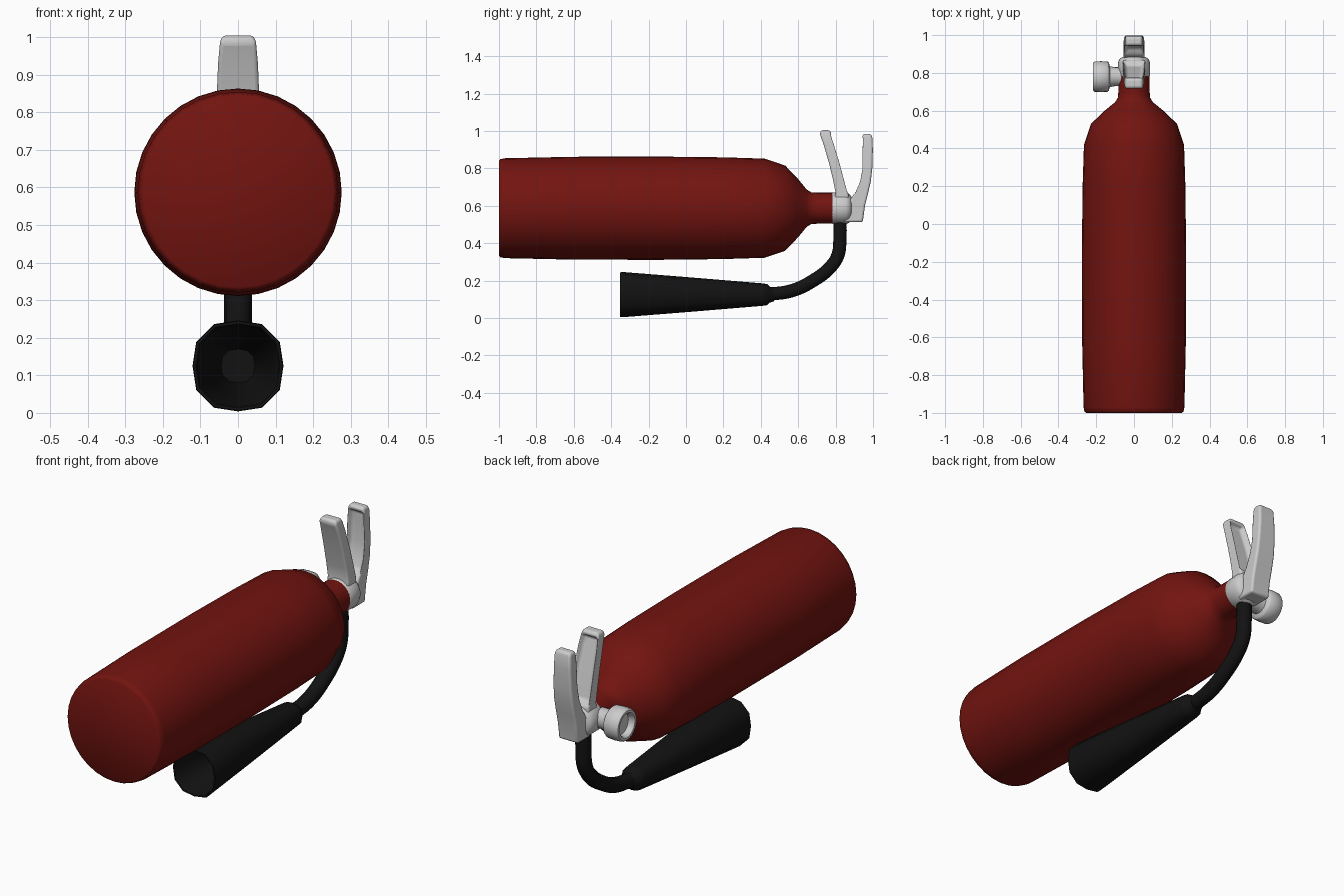
import bpy, bmesh
from math import sin, cos, pi, radians
from mathutils import Vector

if "Cube" in bpy.data.objects:
    bpy.data.objects.remove(bpy.data.objects["Cube"])


def material(name, rgb):
    m = bpy.data.materials.new(name)
    m.diffuse_color = (*rgb, 1)
    m.use_nodes = True
    m.node_tree.nodes["Principled BSDF"].inputs["Base Color"].default_value = m.diffuse_color
    return m


RED = material("red_paint", (0.17, 0.007, 0.005))
BLACK = material("black_rubber", (0.006, 0.006, 0.006))
AXIS_Z = 0.587


def finish(name, bm, mat=None, angle=40, bevel=0):
    bmesh.ops.remove_doubles(bm, verts=bm.verts, dist=1e-5)
    bmesh.ops.recalc_face_normals(bm, faces=bm.faces)
    me = bpy.data.meshes.new(name)
    bm.to_mesh(me)
    bm.free()
    ob = bpy.data.objects.new(name, me)
    bpy.context.collection.objects.link(ob)
    if mat:
        me.materials.append(mat)
    bpy.ops.object.select_all(action='DESELECT')
    ob.select_set(True)
    bpy.context.view_layer.objects.active = ob
    bpy.ops.object.shade_smooth_by_angle(angle=radians(angle))
    if bevel:
        b = ob.modifiers.new("rounding", 'BEVEL')
        b.width, b.segments, b.limit_method = bevel, 3, 'ANGLE'
        b.angle_limit = radians(35)
    return ob


def lathe(name, profile, place, segs, mat=None, square=0, angle=40):
    """Sweep (distance, radius) pairs; place(t, u, v) puts a point in the world."""
    bm = bmesh.new()
    rings = []
    for t, r in profile:
        ring = []
        for i in range(segs):
            a = 2 * pi * i / segs
            k = r * (1 + square * abs(sin(2 * a)))
            ring.append(bm.verts.new(place(t, k * cos(a), k * sin(a))))
        rings.append(ring)
    for a, b in zip(rings, rings[1:]):
        for i in range(segs):
            j = (i + 1) % segs
            bm.faces.new((a[i], a[j], b[j], b[i]))
    return finish(name, bm, mat, angle)


def lever(name, sections, first, inner_side):
    """Loft (front y, back y, z, half width) boxes, then sink a channel in one side."""
    bm = bmesh.new()
    rings = [[bm.verts.new(p) for p in ((-w, y0, z), (w, y0, z), (w, y1, z), (-w, y1, z))]
             for y0, y1, z, w in sections]
    channel = []
    for n, (a, b) in enumerate(zip(rings, rings[1:])):
        for i in range(4):
            j = (i + 1) % 4
            f = bm.faces.new((a[i], a[j], b[j], b[i]))
            if i == (0 if inner_side < 0 else 2) and first <= n < len(sections) - 2:
                channel.append(f)
    bm.faces.new(rings[0][::-1])
    bm.faces.new(rings[-1])
    bmesh.ops.recalc_face_normals(bm, faces=bm.faces)
    bmesh.ops.inset_region(bm, faces=channel, thickness=0.017, use_even_offset=True)
    for v in {v for f in channel for v in f.verts}:
        v.co.y -= inner_side * 0.03
    return finish(name, bm, None, 40, 0.011)


def along_y(z):
    return lambda t, u, v: (u, t, z + v)


# Tank with shoulder and neck
lathe("tank", [(-1, 0), (-1, 0.253), (-0.993, 0.262), (-0.97, 0.267), (-0.6, 0.275),
               (-0.15, 0.276), (0.2, 0.272), (0.42, 0.265), (0.53, 0.228), (0.60, 0.155),
               (0.645, 0.1), (0.67, 0.085), (0.7, 0.083), (0.79, 0.083), (0.79, 0)],
      along_y(AXIS_Z), 32, RED)

# Valve collar
lathe("valve_collar", [(0.778, 0), (0.778, 0.08), (0.785, 0.085), (0.855, 0.085),
                       (0.872, 0.078), (0.885, 0.06), (0.885, 0)], along_y(AXIS_Z), 24)

# Carry handle and squeeze lever, channels facing each other
lever("carry_handle", [(0.785, 0.87, 0.60, 0.06), (0.80, 0.869, 0.67, 0.06),
                       (0.786, 0.85, 0.74, 0.059), (0.764, 0.826, 0.83, 0.057),
                       (0.735, 0.795, 0.93, 0.053), (0.715, 0.778, 0.985, 0.048),
                       (0.722, 0.768, 1.004, 0.042)], 1, 1)
lever("squeeze_lever", [(0.84, 0.945, 0.512, 0.055), (0.86, 0.957, 0.60, 0.055),
                        (0.895, 0.972, 0.66, 0.055), (0.925, 0.988, 0.73, 0.054),
                        (0.938, 0.996, 0.80, 0.052), (0.938, 0.999, 0.90, 0.048),
                        (0.94, 0.996, 0.965, 0.045), (0.948, 0.988, 0.985, 0.04)], 2, -1)

# Pressure gauge on the left side
lathe("pressure_gauge", [(0.03, 0.05), (0.1, 0.05), (0.128, 0.055), (0.133, 0.074),
                         (0.14, 0.08), (0.175, 0.082), (0.208, 0.08), (0.216, 0.074),
                         (0.216, 0.062), (0.21, 0.056), (0.185, 0.053), (0.183, 0)],
      lambda t, u, v: (-t, 0.78 + u, AXIS_Z + v), 24)

# Hose
cu = bpy.data.curves.new("hose", 'CURVE')
cu.dimensions = '3D'
cu.bevel_depth, cu.bevel_resolution, cu.resolution_u = 0.037, 3, 5
cu.use_fill_caps = True
path = [(0.823, 0.54), (0.823, 0.42), (0.812, 0.335), (0.77, 0.27),
        (0.68, 0.2), (0.57, 0.147), (0.43, 0.125)]
sp = cu.splines.new('BEZIER')
sp.bezier_points.add(len(path) - 1)
for p, (y, z) in zip(sp.bezier_points, path):
    p.co = Vector((0, y, z))
    p.handle_left_type = p.handle_right_type = 'AUTO'
cu.materials.append(BLACK)
hose = bpy.data.objects.new("hose", cu)
bpy.context.collection.objects.link(hose)
bpy.ops.object.select_all(action='DESELECT')
hose.select_set(True)
bpy.context.view_layer.objects.active = hose
bpy.ops.object.convert(target='MESH')

# Hollow discharge horn
lathe("discharge_horn", [(0.47, 0), (0.47, 0.036), (0.447, 0.043), (0.435, 0.056), (0.41, 0.06),
                         (0.0, 0.094), (-0.34, 0.121), (-0.352, 0.119), (-0.352, 0.112),
                         (-0.34, 0.108), (0.0, 0.08), (0.38, 0.045), (0.38, 0)],
      along_y(0.125), 12, BLACK, 0.07)
